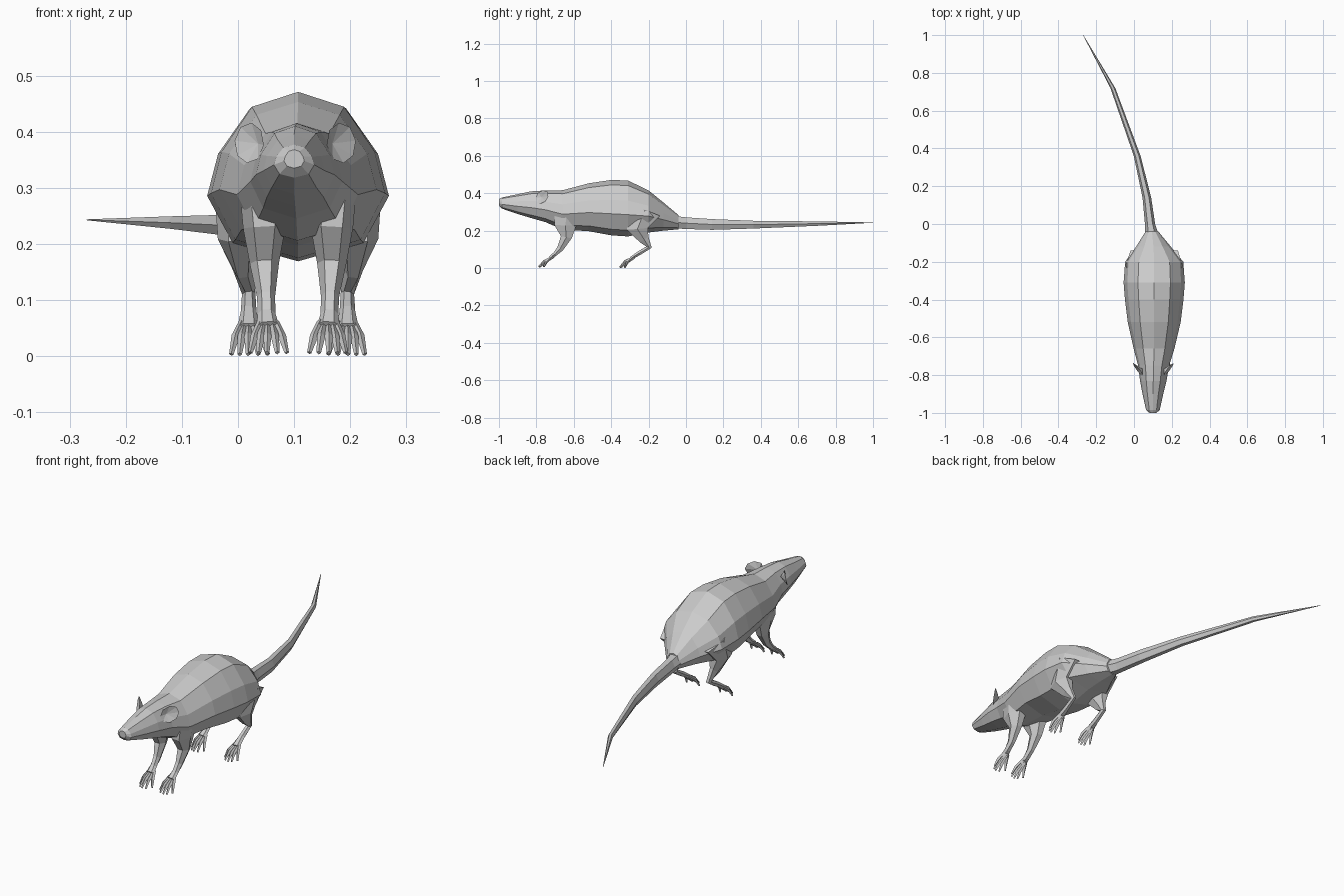
import bpy, bmesh, math
from mathutils import Vector as V

CX = 0.107  # body symmetry axis


def ngon(n):
    return [(math.cos(2 * math.pi * i / n), math.sin(2 * math.pi * i / n)) for i in range(n)]


def finish(bm, name):
    bmesh.ops.recalc_face_normals(bm, faces=bm.faces)
    me = bpy.data.meshes.new(name)
    bm.to_mesh(me)
    bm.free()
    ob = bpy.data.objects.new(name, me)
    bpy.context.collection.objects.link(ob)
    return ob


def loft(bm, stations, profile, upright=False):
    """Stations are (x, y, z, half width, half height); upright keeps rings in the xz plane."""
    pts = [V(s[:3]) for s in stations]
    rings = []
    for i, (p, s) in enumerate(zip(pts, stations)):
        t = V((0, 0, 0))
        if i:
            t += (p - pts[i - 1]).normalized()
        if i < len(pts) - 1:
            t += (pts[i + 1] - p).normalized()
        t = V((0, 1, 0)) if upright else t.normalized()
        side = (V((1, 0, 0)) - t * t.x).normalized()
        up = side.cross(t)
        rings.append([bm.verts.new(p + side * (a * s[3]) + up * (b * s[4])) for a, b in profile])
    n = len(profile)
    for r, q in zip(rings, rings[1:]):
        for i in range(n):
            bm.faces.new((r[i], r[(i + 1) % n], q[(i + 1) % n], q[i]))
    bm.faces.new(rings[0])
    bm.faces.new(rings[-1])


# body and head: y, top z, bottom z, half width, centre x
half = [(0.53, 0.82), (0.88, 0.28), (1, -0.22), (0.72, -0.78)]
body_profile = [(0, 1)] + half + [(0, -1)] + [(-a, b) for a, b in reversed(half)]
sections = [
    (-1.00, 0.368, 0.335, 0.018, 0.10), (-0.985, 0.377, 0.318, 0.036, 0.10),
    (-0.90, 0.395, 0.289, 0.055, 0.10), (-0.83, 0.41, 0.268, 0.070, 0.102),
    (-0.75, 0.415, 0.245, 0.082, 0.104), (-0.66, 0.416, 0.206, 0.108, 0.106),
    (-0.52, 0.453, 0.197, 0.140, CX), (-0.40, 0.471, 0.175, 0.155, CX),
    (-0.31, 0.468, 0.169, 0.162, CX), (-0.20, 0.415, 0.19, 0.154, CX),
    (-0.12, 0.35, 0.20, 0.092, 0.103), (-0.04, 0.283, 0.207, 0.034, 0.095)]
bm = bmesh.new()
loft(bm, [(x, y, (t + b) / 2, w, (t - b) / 2) for y, t, b, w, x in sections], body_profile, True)
finish(bm, "body")

# tail
bm = bmesh.new()
loft(bm, [(0.096, -0.07, 0.246, 0.038, 0.038), (0.085, 0.0, 0.24, 0.027, 0.036),
          (0.068, 0.14, 0.233, 0.023, 0.033), (0.017, 0.36, 0.232, 0.018, 0.024),
          (-0.112, 0.72, 0.238, 0.013, 0.013), (-0.269, 1.0, 0.243, 0.001, 0.001)], ngon(6), True)
finish(bm, "tail")

# legs: offset from the axis, y, z, half width, half depth
front = [(0.070, -0.635, 0.32, 0.036, 0.075), (0.060, -0.645, 0.23, 0.038, 0.068),
         (0.060, -0.640, 0.165, 0.026, 0.034), (0.057, -0.672, 0.105, 0.016, 0.020),
         (0.056, -0.700, 0.075, 0.016, 0.013), (0.054, -0.728, 0.055, 0.020, 0.009)]
hind = [(0.100, -0.22, 0.31, 0.050, 0.10), (0.105, -0.26, 0.21, 0.038, 0.065),
        (0.098, -0.225, 0.155, 0.018, 0.032), (0.088, -0.197, 0.112, 0.012, 0.016),
        (0.088, -0.25, 0.08, 0.014, 0.013), (0.088, -0.295, 0.052, 0.020, 0.009)]
# toes: sideways spread and forward reach
toes = [(-0.034, 0.034), (-0.017, 0.056), (0.001, 0.060), (0.016, 0.054), (0.031, 0.032)]

for label, leg in (("front", front), ("hind", hind)):
    for side, hand in ((-1, "left"), (1, "right")):
        bm = bmesh.new()
        loft(bm, [(CX + side * o, y, z, a, b) for o, y, z, a, b in leg], ngon(6))
        o, y, z = leg[-1][:3]
        for dx, reach in toes:
            def toe(f, k, h, r):
                return (CX + side * (o + dx * f), y - reach * k, h, r, r)
            loft(bm, [toe(0.4, -0.35, z + 0.006, 0.007), toe(0.75, 0.5, 0.036, 0.0075),
                      toe(1.0, 1.0, 0.012, 0.004)], ngon(4))
        low = min(v.co.z for v in bm.verts)
        for v in bm.verts:  # rest the toe tips on the ground
            if v.co.z < 0.03:
                v.co.z -= low - 0.003 * (label == "front")
        finish(bm, f"{label}_leg_{hand}")

# ears: cupped discs facing forward and outward
for side, hand in ((-1, "left"), (1, "right")):
    bm = bmesh.new()
    c = V((0.102 + side * 0.082, -0.770, 0.380))
    out = V((side * 0.026, 0.034, 0.004))
    up = V((side * -0.004, 0.006, 0.036))
    rim = [bm.verts.new(c + out * a + up * b) for a, b in ngon(8)]
    normal = V((side * 0.8, -0.6, 0))
    for depth in (-0.010, -0.022):
        hub = bm.verts.new(c + normal * depth - out * 0.3)
        for i in range(8):
            bm.faces.new((rim[i], rim[(i + 1) % 8], hub))
    finish(bm, f"ear_{hand}")
